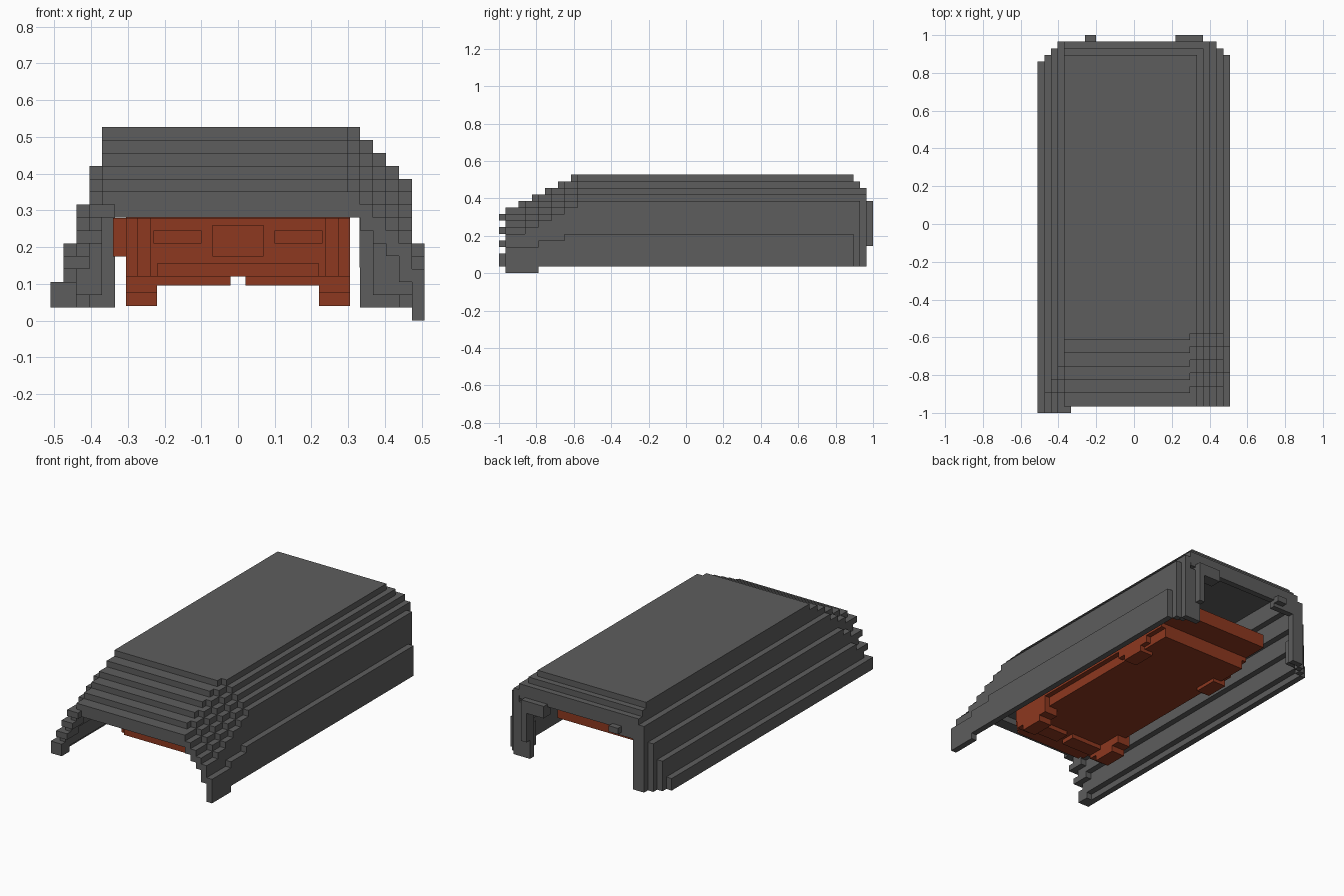
import bpy, bmesh
from mathutils import Vector

cube = bpy.data.objects.get("Cube")
if cube:
    bpy.data.objects.remove(cube, do_unlink=True)

STEP = 0.0351           # size of one block
TOP = 15 * STEP         # height of the roof
LEFT, RIGHT = 0.508, -0.51
FRONT, REAR = -0.965, 0.86
SLOPE = 5               # terraces on the sloping front


def material(name, rgb):
    mat = bpy.data.materials.new(name)
    mat.use_nodes = True
    mat.diffuse_color = (*rgb, 1)
    shader = mat.node_tree.nodes["Principled BSDF"]
    shader.inputs["Base Color"].default_value = (*rgb, 1)
    return mat


grey = material("dark grey", (0.11, 0.11, 0.11))
rust = material("rust red", (0.27, 0.04, 0.014))


def blocks(name, mat, boxes):
    """Make one object from boxes given as x, y and z ranges."""
    bm = bmesh.new()
    for ranges in boxes:
        low = Vector([min(pair) for pair in ranges])
        high = Vector([max(pair) for pair in ranges])
        for vert in bmesh.ops.create_cube(bm, size=1)["verts"]:
            vert.co = (low + high) / 2 + vert.co * (high - low)
    mesh = bpy.data.meshes.new(name)
    bm.to_mesh(mesh)
    bm.free()
    mesh.materials.append(mat)
    obj = bpy.data.objects.new(name, mesh)
    bpy.context.collection.objects.link(obj)


def centred(width, ys, zs):
    return ((-width / 2, width / 2), ys, zs)


def left_top(column):
    """Left wall: one tall outer step, then a stair of single blocks."""
    return TOP - (5 - column) * STEP if column else 6 * STEP


def right_top(column):
    """Right wall: even steps three blocks high."""
    return 3 * STEP * (column + 1)


def wall(edge, inward, ys, tops, height, skip=0):
    """Stepped shell wall whose columns overlap their outer neighbours."""
    boxes, last = [], 2 * STEP
    for column, top in enumerate(tops):
        top = min(top, height)
        if column >= skip:
            x = edge + inward * column * STEP
            low = max(STEP, min(last - STEP, top - 2 * STEP))
            boxes.append(((x, x + inward * STEP), ys, (low, top)))
        last = top
    return boxes


def roof_slice(ys, height):
    thickness = STEP if height == TOP else 2 * STEP
    inner = (RIGHT + 5 * STEP, LEFT - 6 * STEP)
    return (inner, ys, (height - thickness, height))


left_wall, right_wall, roof = [], [], []
full_left = [left_top(column) for column in range(6)]
full_right = [right_top(column) for column in range(5)]

# Sloping front: each terrace is two blocks long and one block higher;
# the left corner is rounded, so its wall steps up one block later
for terrace in range(SLOPE):
    start = FRONT + 2 * STEP * terrace
    end = start + 2 * STEP
    height = TOP - (SLOPE - terrace) * STEP
    roof.append(roof_slice((start, end), height))
    tops = [min(top, height - (5 - column) * STEP)
            for column, top in enumerate(full_left)]
    tops[0] = (4 + terrace // 2) * STEP
    late = start + STEP if terrace else start
    left_wall += wall(LEFT, -1, (late, end + STEP), tops, height)
    tops = [min(top, (3 + 2 * column + terrace) * STEP)
            for column, top in enumerate(full_right)]
    right_wall += wall(RIGHT, 1, (start, end), tops, height)

# Long main section
main = FRONT + 2 * STEP * SLOPE
roof.append(roof_slice((main, REAR), TOP))
left_wall += wall(LEFT, -1, (main + STEP, REAR), full_left, TOP)
right_wall += wall(RIGHT, 1, (main, REAR), full_right, TOP)

# Rounded rear: each slice is lower and narrower
for part in range(3):
    ys = (REAR + part * STEP, REAR + part * STEP + STEP)
    height = TOP - part * STEP
    roof.append(roof_slice(ys, height))
    left_wall += wall(LEFT, -1, ys, full_left, height, part)
    right_wall += wall(RIGHT, 1, ys, full_right, height, part + 1)

# Front foot on the left, projecting teeth on the right
left_wall.append(((LEFT, LEFT - STEP), (FRONT, FRONT + 5 * STEP), (0, 2 * STEP)))
for tooth in range(4):
    x = RIGHT + tooth * STEP
    top = (3 + 2 * tooth) * STEP
    low = top - STEP if tooth else STEP
    right_wall.append(((x, x + 2 * STEP), (FRONT - STEP, FRONT + STEP), (low, top)))

blocks("left_wall", grey, left_wall)
blocks("right_wall", grey, right_wall)
blocks("roof", grey, roof)

# Rear corner posts, stepped round the corners in plan
posts = []
for edge, inward, top_rule, extra in ((LEFT, -1, left_top, 1), (RIGHT, 1, right_top, 0)):
    for column in range(1, 5):
        x = edge + inward * column * STEP
        depth = min(column + extra, 3) * STEP
        posts.append(((x, x + inward * STEP), (REAR + depth - STEP, REAR + depth),
                      (STEP, top_rule(column) - column * STEP)))
        if column < 4:
            posts.append(((x, x + inward * STEP), (REAR, REAR + depth),
                          (2 * STEP, 6 * STEP)))
blocks("rear_posts", grey, posts)

# Lip over the rear opening, with small brackets
tail = REAR + 3 * STEP
blocks("rear_lip", grey, [
    centred(0.8, (tail - STEP, tail), (0.37, 0.42)),
    ((0.33, 0.365), (tail - STEP, 1), (0.145, 0.385)),
    ((0.22, 0.33), (tail - STEP, 1), (0.315, 0.385)),
    ((-0.34, -0.2), (tail - STEP, tail), (0.33, 0.385)),
    ((-0.26, -0.2), (tail - STEP, 1), (0.35, 0.385)),
])

# Inner car body
blocks("car_body", rust, [
    centred(0.61, (-0.62, 0.6), (0.175, 0.3)),
    centred(0.55, (-0.62, 0.6), (0.12, 0.2)),
    centred(0.61, (0.6, 0.75), (0.2, 0.28)),
    centred(0.47, (-0.3, 0.4), (0.28, 0.38)),
    ((-0.34, -0.3), (-0.62, -0.45), (0.175, 0.28)),
])

# Car front with raised bumper, grille, lamps and split lower lip
nose = -0.72
front = [
    centred(0.48, (nose, -0.6), (0.12, 0.28)),
    centred(0.55, (nose + STEP, -0.6), (0.12, 0.28)),
    centred(0.61, (nose + 2 * STEP, -0.6), (0.12, 0.28)),
    centred(0.44, (nose - 0.02, nose), (0.12, 0.155)),
    centred(0.14, (nose - 0.01, nose), (0.175, 0.26)),
]
for side in (-1, 1):
    front.append(((side * 0.1, side * 0.23), (nose - 0.01, nose), (0.21, 0.245)))
    front.append(((side * 0.02, side * 0.3), (nose + 0.08, -0.55), (0.095, 0.125)))
blocks("car_front", rust, front)

# Wheels as stepped blocks
wheels = []
for side in (-1, 1):
    for y, low in ((-0.52, 0.04), (0.35, 0.1)):
        for reach, base in ((0.07, low), (0.12, low + STEP)):
            wheels.append(((side * 0.22, side * 0.305), (y - reach, y + reach), (base, 0.2)))
blocks("car_wheels", rust, wheels)
